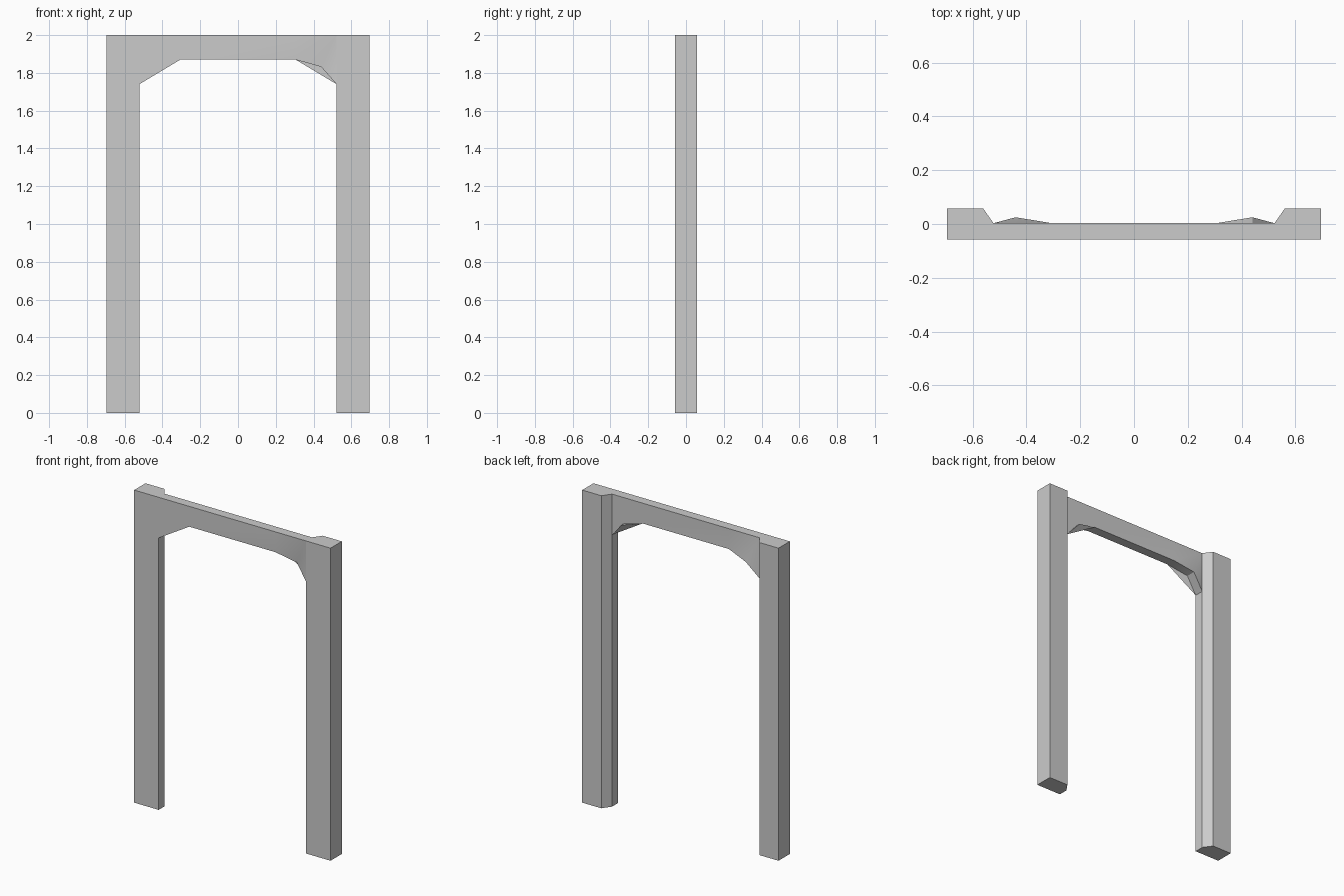
import bpy, bmesh

if "Cube" in bpy.data.objects:
    bpy.data.objects.remove(bpy.data.objects["Cube"])

FRONT, MID, BACK = -0.057, 0.003, 0.057
INNER, OUTER, TOP = 0.522, 0.695, 2.0


def finish(name, bm):
    bmesh.ops.remove_doubles(bm, verts=bm.verts, dist=0.0001)
    mesh = bpy.data.meshes.new(name)
    bm.to_mesh(mesh)
    bm.free()
    obj = bpy.data.objects.new(name, mesh)
    bpy.context.collection.objects.link(obj)
    bpy.context.view_layer.objects.active = obj
    for o in bpy.context.selected_objects:
        o.select_set(False)
    obj.select_set(True)
    bpy.ops.object.shade_smooth_by_angle(angle=0.5)


def post(name, s):
    # Five-sided section with a chamfered inner back corner
    section = [(OUTER, FRONT), (OUTER, BACK), (0.56, BACK), (INNER, MID), (INNER, FRONT)]
    bm = bmesh.new()
    base = bm.faces.new([bm.verts.new((s * x, y, 0)) for x, y in section])
    ext = bmesh.ops.extrude_face_region(bm, geom=[base], use_keep_orig=True)
    for v in ext["geom"]:
        if isinstance(v, bmesh.types.BMVert):
            v.co.z = TOP
    bmesh.ops.recalc_face_normals(bm, faces=bm.faces)
    finish(name, bm)


def lintel():
    bm = bmesh.new()

    def face(points, flip=False):
        verts = [bm.verts.new(p) for p in points]
        bm.faces.new(verts[::-1] if flip else verts)

    def corners(s, y):
        # beam underside, warped brace knee, brace foot, top corner, top above brace
        return ((s * 0.305, y, 1.87), (s * 0.44, y + 0.022, 1.832),
                (s * INNER, y, 1.74), (s * INNER, y, TOP), (s * 0.305, y, TOP))

    for s in (-1, 1):
        for y in (FRONT, MID):
            a, k, c, t, u = corners(s, y)
            flip = (s < 0) != (y == MID)
            face((a, t, u), flip)
            if (s < 0) == (y == FRONT):
                # straight brace panel with the knee as a folded flap
                face((a, c, t), flip)
                face((a, k, c), flip)
            else:
                # brace panel bent along the knee
                face((a, k, t), flip)
                face((k, c, t), flip)
        # Underside of the brace
        f, b = corners(s, FRONT), corners(s, MID)
        for i in (0, 1):
            face((f[i], b[i], b[i + 1], f[i + 1]), s < 0)

    # Straight middle of the beam
    for y in (FRONT, MID):
        face([(-0.305, y, 1.87), (0.305, y, 1.87), (0.305, y, TOP), (-0.305, y, TOP)], y == MID)
    for x, z in ((0.305, 1.87), (INNER, TOP)):
        face([(-x, FRONT, z), (x, FRONT, z), (x, MID, z), (-x, MID, z)], z < TOP)
    finish("lintel", bm)


post("left_post", -1)
post("right_post", 1)
lintel()
